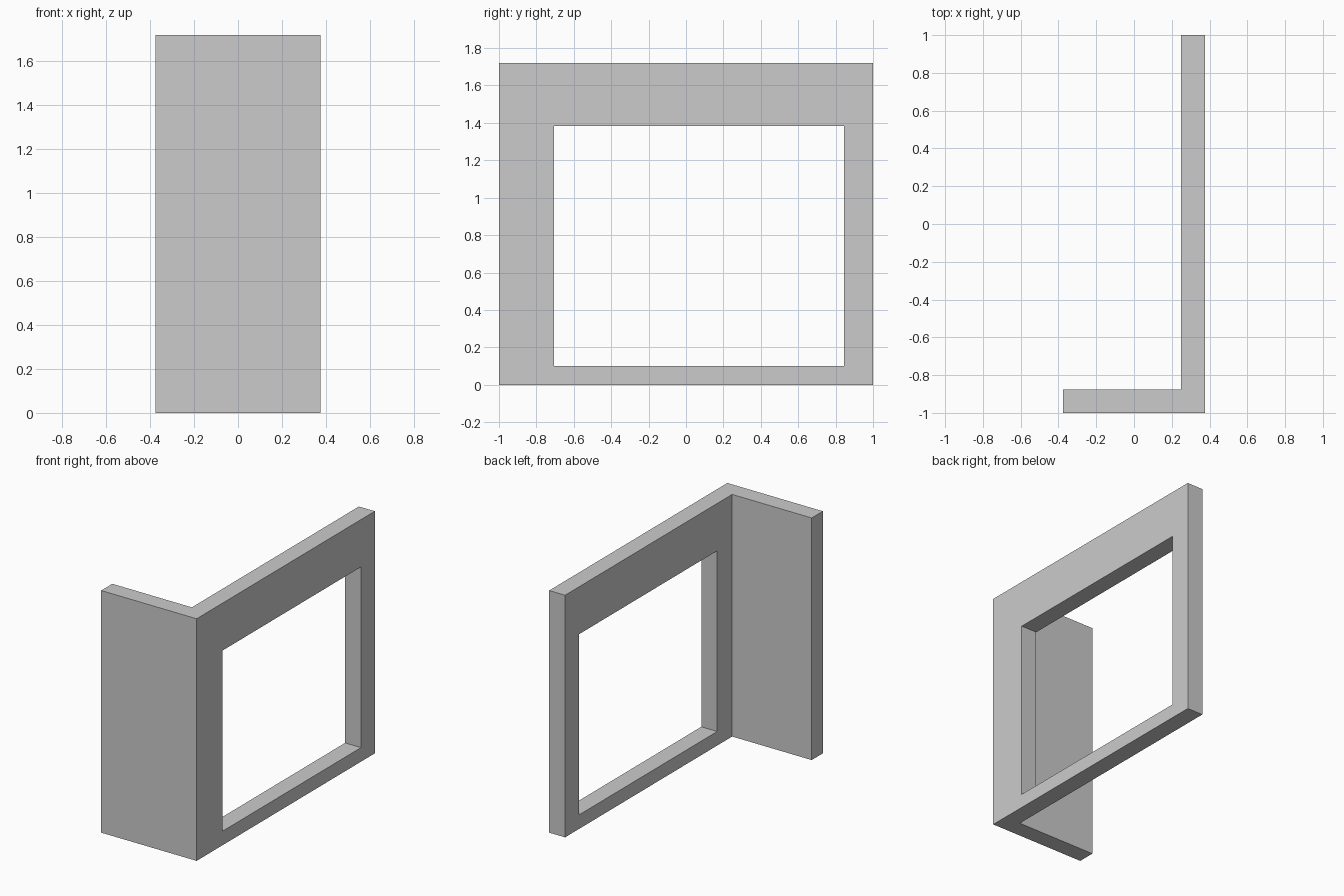
import bpy, bmesh

if "Cube" in bpy.data.objects:
    bpy.data.objects.remove(bpy.data.objects["Cube"])

H = 1.72                       # wall height
T = 0.125                      # wall thickness
X0, X1, Y0, Y1 = -0.375, 0.375, -1.0, 1.0


def prism(name, outline, z0, z1):
    """Extrude a flat xy outline from z0 up to z1."""
    bm = bmesh.new()
    base = bm.faces.new([bm.verts.new((x, y, z0)) for x, y in outline])
    ext = bmesh.ops.extrude_face_region(bm, geom=[base], use_keep_orig=True)
    top = [v for v in ext["geom"] if isinstance(v, bmesh.types.BMVert)]
    bmesh.ops.translate(bm, verts=top, vec=(0, 0, z1 - z0))
    bmesh.ops.recalc_face_normals(bm, faces=bm.faces)
    mesh = bpy.data.meshes.new(name)
    bm.to_mesh(mesh)
    bm.free()
    obj = bpy.data.objects.new(name, mesh)
    bpy.context.collection.objects.link(obj)
    return obj


# L-shaped corner wall: long side wall plus short front return
wall = prism("corner_wall", [(X0, Y0), (X1, Y0), (X1, Y1), (X1 - T, Y1),
                             (X1 - T, Y0 + T), (X0, Y0 + T)], 0, H)

# Window opening cut through the long wall
cutter = prism("window_cutter", [(0.1, -0.707), (0.5, -0.707),
                                 (0.5, 0.845), (0.1, 0.845)], 0.10, 1.383)
cutter.hide_render = True
cut = wall.modifiers.new("window_opening", 'BOOLEAN')
cut.operation = 'DIFFERENCE'
cut.solver = 'EXACT'
cut.object = cutter

# Apply the cut and discard the helper
bpy.context.view_layer.objects.active = wall
bpy.ops.object.modifier_apply(modifier=cut.name)
bpy.data.objects.remove(cutter)
